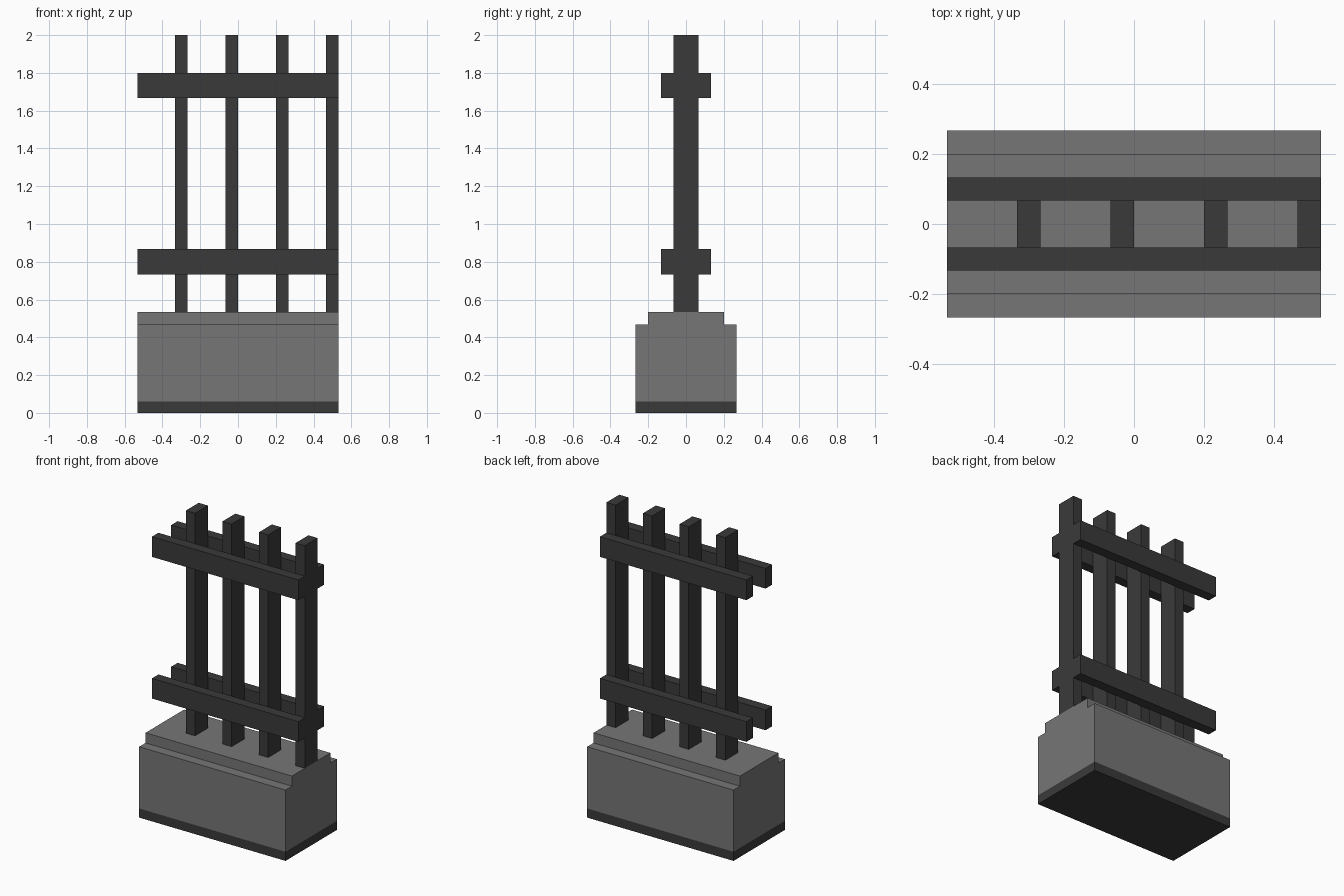
import bpy
import bmesh

cube = bpy.data.objects.get("Cube")
if cube:
    bpy.data.objects.remove(cube, do_unlink=True)

U = 1 / 15  # building module
HALF = 8 * U  # half length of the fence section


def make_material(name, value):
    mat = bpy.data.materials.new(name)
    mat.use_nodes = True
    color = (value, value, value, 1)
    mat.diffuse_color = color
    bsdf = mat.node_tree.nodes["Principled BSDF"]
    bsdf.inputs["Base Color"].default_value = color
    bsdf.inputs["Roughness"].default_value = 0.9
    return mat


stone = make_material("grey stone", 0.18)
iron = make_material("dark iron", 0.042)


def add_object(name, bm, mat):
    bmesh.ops.recalc_face_normals(bm, faces=bm.faces)
    mesh = bpy.data.meshes.new(name)
    bm.to_mesh(mesh)
    bm.free()
    mesh.materials.append(mat)
    obj = bpy.data.objects.new(name, mesh)
    bpy.context.collection.objects.link(obj)
    return obj


def extrude_profile(name, profile, x0, x1, mat):
    """Sweep a closed (y, z) outline along x."""
    bm = bmesh.new()
    face = bm.faces.new([bm.verts.new((x0, y, z)) for y, z in profile])
    moved = bmesh.ops.extrude_face_region(bm, geom=[face])["geom"]
    verts = [g for g in moved if isinstance(g, bmesh.types.BMVert)]
    bmesh.ops.translate(bm, verts=verts, vec=(x1 - x0, 0, 0))
    # Keep the starting cap so that both ends are closed
    if not face.is_valid:
        bmesh.ops.holes_fill(bm, edges=[e for e in bm.edges if e.is_boundary])
    return add_object(name, bm, mat)


def box(name, x0, x1, y0, y1, z0, z1, mat):
    return extrude_profile(name, [(y0, z0), (y1, z0), (y1, z1), (y0, z1)], x0, x1, mat)


# Dark footing and stepped stone wall
FOOT = 0.06
box("footing", -HALF, HALF, -4 * U, 4 * U, 0, FOOT, iron)
half = [(4 * U, FOOT), (4 * U, 7 * U), (3 * U, 7 * U), (3 * U, 8 * U)]
extrude_profile("stone_wall", half + [(-y, z) for y, z in reversed(half)],
                -HALF, HALF, stone)

# Upright bars, the last one flush with the left end
for i in range(4):
    x = (-5 + 4 * i) * U
    box(f"upright_bar_{i + 1}", x, x + U, -U, U, 8 * U, 2, iron)

# Paired horizontal rails on both sides of the bars
for level, z in (("lower", 11 * U), ("upper", 25 * U)):
    for side, y in (("front", -2 * U), ("back", U)):
        box(f"{level}_{side}_rail", -HALF, HALF, y, y + U, z, z + 2 * U, iron)
